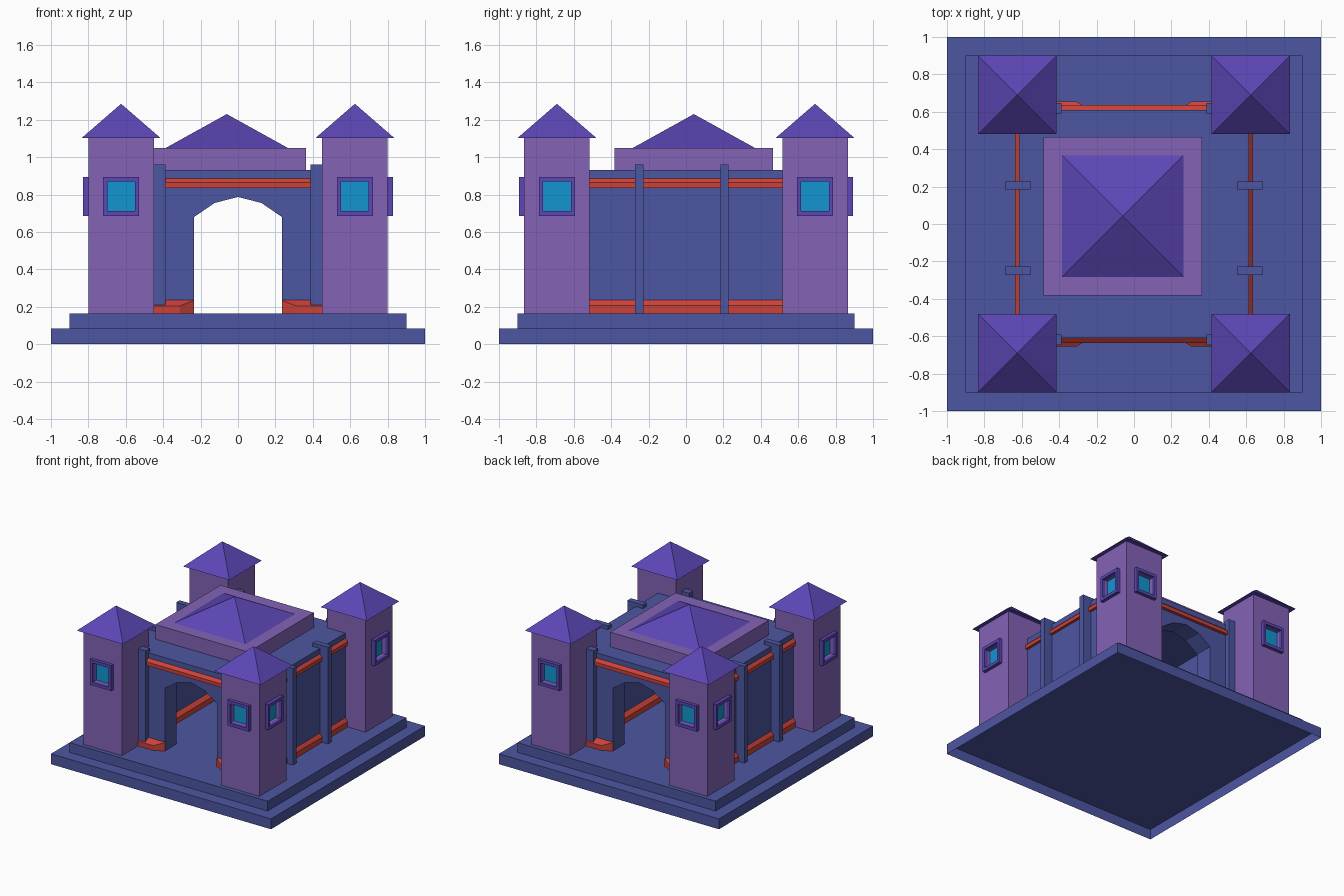
import bpy, bmesh, math
from mathutils import Matrix

if "Cube" in bpy.data.objects:
    bpy.data.objects.remove(bpy.data.objects["Cube"])


def material(name, r, g, b):
    m = bpy.data.materials.new(name)
    m.diffuse_color = (r, g, b, 1)
    m.use_nodes = True
    m.node_tree.nodes["Principled BSDF"].inputs["Base Color"].default_value = m.diffuse_color
    return m


BLUE = material("slate blue", 0.073, 0.093, 0.355)
LILAC = material("lilac", 0.23, 0.123, 0.47)
VIOLET = material("violet", 0.108, 0.061, 0.46)
RED = material("red", 0.60, 0.055, 0.042)
CYAN = material("cyan", 0.006, 0.30, 0.64)


def finish(name, bm, mat, mirror=""):
    """Turn a bmesh into an object, mirrored over the world axes named."""
    bmesh.ops.recalc_face_normals(bm, faces=bm.faces)
    me = bpy.data.meshes.new(name)
    bm.to_mesh(me)
    bm.free()
    ob = bpy.data.objects.new(name, me)
    bpy.context.collection.objects.link(ob)
    if mat:
        me.materials.append(mat)
    add_mirror(ob, mirror)
    return ob


def add_mirror(ob, axes):
    if axes:
        mod = ob.modifiers.new("mirror", 'MIRROR')
        mod.use_axis = ("x" in axes, "y" in axes, False)
        mod.use_mirror_merge = False


def add_box(bm, x0, x1, y0, y1, z0, z1):
    mat = Matrix.Translation(((x0 + x1) / 2, (y0 + y1) / 2, (z0 + z1) / 2))
    mat = mat @ Matrix.Diagonal((x1 - x0, y1 - y0, z1 - z0, 1))
    bmesh.ops.create_cube(bm, size=1, matrix=mat)


def boxes(name, mat, items, mirror=""):
    bm = bmesh.new()
    for b in items:
        add_box(bm, *b)
    return finish(name, bm, mat, mirror)


def pyramid(name, mat, cx, cy, half, z0, z1, mirror=""):
    bm = bmesh.new()
    m = Matrix.Translation((cx, cy, (z0 + z1) / 2)) @ Matrix.Rotation(math.pi / 4, 4, 'Z')
    bmesh.ops.create_cone(bm, cap_ends=True, segments=4, radius1=half * math.sqrt(2),
                          radius2=0, depth=z1 - z0, matrix=m)
    return finish(name, bm, mat, mirror)


def loft(name, mat, rings, mirror=""):
    """Skin closed cross-sections one after another, with end caps."""
    bm = bmesh.new()
    vs = [[bm.verts.new(p) for p in r] for r in rings]
    n = len(vs[0])
    for a, b in zip(vs, vs[1:]):
        for i in range(n):
            bm.faces.new((a[i], a[(i + 1) % n], b[(i + 1) % n], b[i]))
    bm.faces.new(vs[0])
    bm.faces.new(vs[-1])
    return finish(name, bm, mat, mirror)


def moulding(wall, p, z0, z1, z2):
    """Trim section: (outward distance, height), chamfered on top."""
    back = wall - math.copysign(0.01, p)
    return [(back, z0), (wall + p, z0), (wall + p, z1), (wall, z2), (back, z2)]


# Stepped base, hollow underneath
bm = bmesh.new()
add_box(bm, -1, 1, -1, 1, 0, 0.085)
bm.faces.ensure_lookup_table()
bmesh.ops.delete(bm, geom=[f for f in bm.faces if f.calc_center_median().z < 0.01],
                 context='FACES_ONLY')
finish("base_lower_step", bm, BLUE)
boxes("base_upper_step", BLUE, [(-0.9, 0.9, -0.9, 0.9, 0.085, 0.165)])

# Arched front and back walls
arch = [(0.615, 0.165), (0.615, 0.885), (-0.615, 0.885), (-0.615, 0.165),
        (-0.235, 0.165), (-0.235, 0.68), (-0.125, 0.755), (0, 0.787),
        (0.125, 0.755), (0.235, 0.68), (0.235, 0.165)]
loft("arched_wall", BLUE, [[(x, y, z) for x, z in arch] for y in (-0.61, -0.46)], "y")

# Side walls and roof deck
boxes("side_wall", BLUE, [(0.47, 0.615, -0.46, 0.46, 0.165, 0.885)], "x")
boxes("roof_deck", BLUE, [(-0.615, 0.615, -0.61, 0.61, 0.885, 0.93)])

# Pillars
boxes("side_pillar", BLUE, [(0.55, 0.69, 0.184, 0.228, 0.165, 0.96),
                            (0.55, 0.69, -0.272, -0.226, 0.165, 0.96)], "x")
boxes("gate_pillar", BLUE, [(0.388, 0.455, -0.648, -0.59, 0.165, 0.96)], "xy")

# Red trims on the side walls: low and high outside, low inside
for name, wall, p, zs, e in (("side_low_trim", 0.615, 0.022, (0.165, 0.208, 0.235), 0.53),
                             ("side_high_trim", 0.615, 0.022, (0.835, 0.865, 0.887), 0.53),
                             ("inner_low_trim", 0.47, -0.03, (0.165, 0.208, 0.235), 0.46)):
    sec = moulding(wall, p, *zs)
    loft(name, RED, [[(d, y, z) for d, z in sec] for y in (-e, e)], "x")

# Red trims on the front and back walls
sec = moulding(-0.61, -0.025, 0.835, 0.865, 0.887)
loft("gate_high_trim", RED, [[(x, d, z) for d, z in sec] for x in (-0.42, 0.42)], "y")
full = moulding(-0.61, -0.046, 0.165, 0.205, 0.235)
end = moulding(-0.61, -0.003, 0.165, 0.234, 0.235)
loft("gate_low_trim", RED, [[(x, d, z) for d, z in s]
                            for x, s in ((0.46, full), (0.31, full), (0.236, end))], "xy")

# Central roof block and pyramid
boxes("roof_block", LILAC, [(-0.483, 0.364, -0.383, 0.464, 0.93, 1.05)])
pyramid("central_roof", VIOLET, -0.06, 0.042, 0.325, 1.05, 1.23)

# Corner towers with recessed windows on the two outer faces
TX, TY, H = 0.625, -0.69, 0.175
XO, YO = TX + H, TY - H            # outer tower faces
W, Z0, Z1 = 0.074, 0.711, 0.87     # window opening
FW, FZ0, FZ1 = 0.097, 0.686, 0.895  # frame outline
DEEP, OUT = 0.03, 0.028

tower = boxes("tower", LILAC, [(TX - H, XO, YO, TY + H, 0.165, 1.105)])
cutter = boxes("window_cutter", LILAC, [(XO - DEEP, XO + 0.1, TY - W, TY + W, Z0, Z1),
                                        (TX - W, TX + W, YO - 0.1, YO + DEEP, Z0, Z1)])
cutter.hide_render = True
cutter.hide_viewport = True
cut = tower.modifiers.new("windows", 'BOOLEAN')
cut.operation = 'DIFFERENCE'
cut.solver = 'EXACT'
cut.object = cutter
add_mirror(tower, "xy")

pyramid("tower_roof", VIOLET, TX, TY, 0.21, 1.103, 1.285, "xy")

# Frame bars as (along, along, z, z), used on both window directions
bars = [(-FW, -W, FZ0, FZ1), (W, FW, FZ0, FZ1), (-W, W, FZ0, Z0), (-W, W, Z1, FZ1)]
boxes("window_frame", VIOLET,
      [(XO, XO + OUT, TY + a, TY + b, c, d) for a, b, c, d in bars]
      + [(TX + a, TX + b, YO - OUT, YO, c, d) for a, b, c, d in bars], "xy")
boxes("window_glass", CYAN,
      [(XO - DEEP, XO - DEEP + 0.006, TY - W, TY + W, Z0, Z1),
       (TX - W, TX + W, YO + DEEP - 0.006, YO + DEEP, Z0, Z1)], "xy")
